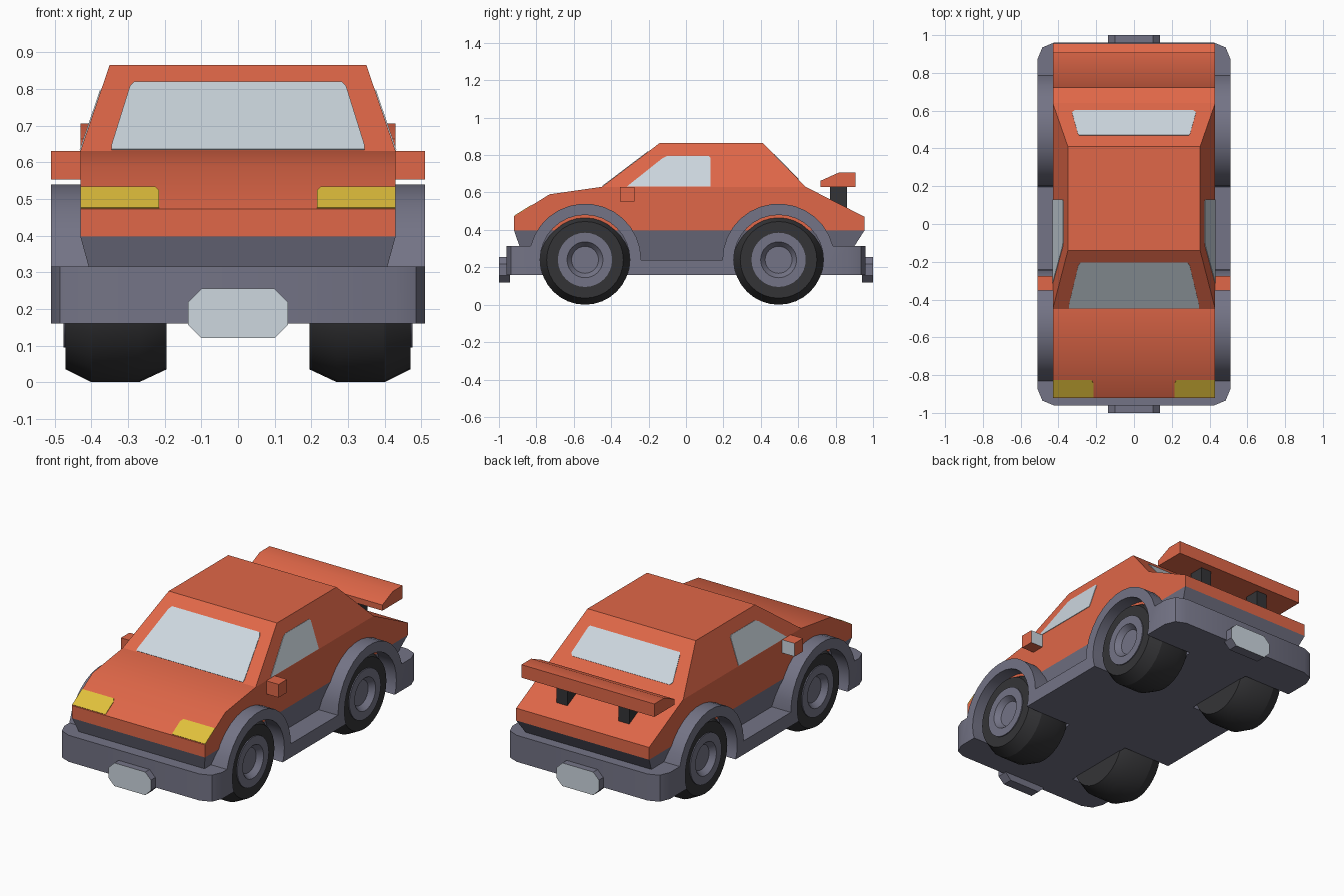
import bpy, bmesh, math
from mathutils import Vector

if "Cube" in bpy.data.objects:
    bpy.data.objects.remove(bpy.data.objects["Cube"])


def material(name, rgb):
    m = bpy.data.materials.new(name)
    m.diffuse_color = (*rgb, 1)
    m.use_nodes = True
    m.node_tree.nodes["Principled BSDF"].inputs["Base Color"].default_value = m.diffuse_color
    return m


ORANGE = material("orange paint", (0.745, 0.136, 0.065))
GREY = material("grey trim", (0.174, 0.174, 0.238))
GLASS = material("pale glass", (0.61, 0.68, 0.74))
YELLOW = material("yellow lamp", (0.75, 0.53, 0.045))
BLACK = material("black rubber", (0.034, 0.034, 0.037))


def finish(name, bm, *mats, smooth=True):
    bmesh.ops.recalc_face_normals(bm, faces=bm.faces[:])
    me = bpy.data.meshes.new(name)
    bm.to_mesh(me)
    bm.free()
    for m in mats:
        me.materials.append(m)
    ob = bpy.data.objects.new(name, me)
    bpy.context.collection.objects.link(ob)
    if smooth:
        smooth_angle(ob)
    return ob


def smooth_angle(ob):
    bpy.ops.object.select_all(action='DESELECT')
    ob.select_set(True)
    bpy.context.view_layer.objects.active = ob
    bpy.ops.object.shade_smooth_by_angle(angle=math.radians(25))


def extrude_profile(profile, half):
    """Extrude a (y, z) outline across the full width."""
    bm = bmesh.new()
    f = bm.faces.new([bm.verts.new((-half, y, z)) for y, z in profile])
    r = bmesh.ops.extrude_face_region(bm, geom=[f])
    vs = [v for v in r['geom'] if isinstance(v, bmesh.types.BMVert)]
    bmesh.ops.translate(bm, verts=vs, vec=(2 * half, 0, 0))
    return bm


def hull(points):
    bm = bmesh.new()
    for p in points:
        bm.verts.new(p)
    bmesh.ops.convex_hull(bm, input=bm.verts[:])
    bmesh.ops.dissolve_limit(bm, angle_limit=0.01, verts=bm.verts[:], edges=bm.edges[:])
    return bm


def box(x0, x1, y0, y1, z0, z1):
    return hull([(x, y, z) for x in (x0, x1) for y in (y0, y1) for z in (z0, z1)])


def plate(name, points, outward, mat):
    """Thin coloured plate lying on a flat surface."""
    pts = [Vector(p) for p in points]
    n = (pts[1] - pts[0]).cross(pts[-1] - pts[0]).normalized()
    if n.dot(Vector(outward)) < 0:
        n.negate()
    bm = bmesh.new()
    a = [bm.verts.new(p - n * 0.004) for p in pts]
    b = [bm.verts.new(p + n * 0.003) for p in pts]
    bm.faces.new(a)
    bm.faces.new(b)
    for i in range(len(pts)):
        j = (i + 1) % len(pts)
        bm.faces.new((a[i], a[j], b[j], b[i]))
    finish(name, bm, mat, smooth=False)


def lathe(profile, cy, cz, side, steps=32):
    """Revolve (radius, x) points around the axle."""
    bm = bmesh.new()
    rings = []
    for r, x in profile:
        if r == 0:
            rings.append([bm.verts.new((side * x, cy, cz))] * steps)
        else:
            rings.append([bm.verts.new((side * x, cy + r * math.cos(2 * math.pi * i / steps),
                                        cz + r * math.sin(2 * math.pi * i / steps)))
                          for i in range(steps)])
    for k in range(len(rings) - 1):
        p, q = rings[k], rings[k + 1]
        for i in range(steps):
            j = (i + 1) % steps
            f = bm.faces.new(list(dict.fromkeys((p[i], p[j], q[j], q[i]))))
            f.material_index = 1 if k >= 5 else 0
    return bm


FRONT_Y, REAR_Y, AXLE_Z, ARCH_R = -0.54, 0.495, 0.24, 0.30


def arch(cy, a0, a1, n=14):
    return [(cy + ARCH_R * math.cos(math.radians(a0 + (a1 - a0) * i / n)),
             AXLE_Z + ARCH_R * math.sin(math.radians(a0 + (a1 - a0) * i / n)))
            for i in range(n + 1)]


# Chassis: bumpers, wheel arches and sills in one outline
outline = ([(-0.96, 0.16), (-0.96, 0.315)] + arch(FRONT_Y, 165.5, 0)
           + arch(REAR_Y, 180, 14.5) + [(0.96, 0.315), (0.96, 0.16)])
bm = extrude_profile(outline, 0.51)
corners = [e for e in bm.edges
           if all(abs(v.co.y) > 0.95 for v in e.verts)
           and abs(e.verts[0].co.z - e.verts[1].co.z) > 0.1]
bmesh.ops.bevel(bm, geom=corners, offset=0.085, segments=2, profile=0.5, affect='EDGES')
chassis = finish("chassis", bm, GREY, smooth=False)

# Wheel wells cut out of the chassis
cutters = []
for side in (-1, 1):
    for cy in (FRONT_Y, REAR_Y):
        c = finish("well_cutter", lathe([(0, 0.2), (0.24, 0.2), (0.24, 0.6), (0, 0.6)],
                                        cy, AXLE_Z, side), GREY, smooth=False)
        c.hide_render = True
        cutters.append(c)
        mod = chassis.modifiers.new("well", 'BOOLEAN')
        mod.operation, mod.solver, mod.object = 'DIFFERENCE', 'EXACT', c
bpy.context.view_layer.update()
dg = bpy.context.evaluated_depsgraph_get()
cut_mesh = bpy.data.meshes.new_from_object(chassis.evaluated_get(dg))
chassis.modifiers.clear()
chassis.data = cut_mesh
for c in cutters:
    bpy.data.objects.remove(c)
smooth_angle(chassis)

# Wheels: tyre with chamfered shoulders and dished rim
wheel = [(0, 0.195), (0.205, 0.195), (0.24, 0.27), (0.24, 0.40), (0.205, 0.47),
         (0.145, 0.47), (0.145, 0.476), (0.096, 0.476), (0.072, 0.445), (0, 0.445)]
for side, s in ((-1, "left"), (1, "right")):
    for cy, e in ((FRONT_Y, "front"), (REAR_Y, "rear")):
        finish(f"{e}_{s}_wheel", lathe(wheel, cy, AXLE_Z, side), BLACK, GREY)

# Lower body tapering down into the chassis
finish("lower_body", hull(
    [(s * 0.43, y, 0.398) for s in (-1, 1) for y in (-0.92, 0.955)]
    + [(s * 0.385, y, 0.235) for s in (-1, 1) for y in (-0.863, 0.85)]), GREY)

# Painted body and cabin
finish("body", extrude_profile(
    [(-0.92, 0.398), (-0.92, 0.472), (-0.73, 0.59), (-0.45, 0.63),
     (0.64, 0.63), (0.955, 0.47), (0.955, 0.398)], 0.43), ORANGE)
finish("cabin", hull(
    [(s * 0.43, y, 0.63) for s in (-1, 1) for y in (-0.45, 0.64)]
    + [(s * 0.35, y, 0.865) for s in (-1, 1) for y in (-0.14, 0.41)]), ORANGE)


def mirrored(half):
    return half + [(-x, y) for x, y in reversed(half)]


# Windscreen and rear window, laid on the cabin slopes as (x, z) outlines
screen = mirrored([(0.345, 0.633), (0.345, 0.645), (0.295, 0.805), (0.283, 0.817)])
plate("windscreen", [(x, -0.45 + (z - 0.63) * 0.31 / 0.235, z) for x, z in screen],
      (0, -1, 1), GLASS)
rear = mirrored([(0.315, 0.670), (0.328, 0.682), (0.297, 0.796), (0.29, 0.804)])
plate("rear_window", [(x, 0.64 - (z - 0.63) * 0.23 / 0.235, z) for x, z in rear],
      (0, 1, 1), GLASS)

# Side windows as (y, z) outlines
pane = [(-0.315, 0.632), (-0.125, 0.783), (-0.10, 0.795), (0.12, 0.795),
        (0.13, 0.785), (0.13, 0.632)]
for s, label in ((-1, "left"), (1, "right")):
    plate(f"{label}_side_window",
          [(s * (0.43 - (z - 0.63) * 0.08 / 0.235), y, z) for y, z in pane],
          (s, 0, 0), GLASS)
    # Headlights on the nose slope
    lamp = [(0.43, 0.474), (0.215, 0.474), (0.215, 0.52), (0.225, 0.531), (0.43, 0.531)]
    plate(f"{label}_headlight",
          [(s * x, -0.92 + (z - 0.472) * 0.19 / 0.118, z) for x, z in lamp],
          (0, -1, 1), YELLOW)
    # Door mirrors with glass on the rear face
    bm = box(s * 0.42, s * 0.51, -0.353, -0.275, 0.553, 0.63)
    for f in bm.faces:
        f.material_index = int(f.calc_center_median().y > -0.276)
    finish(f"{label}_mirror", bm, ORANGE, GLASS)
    # Spoiler posts
    finish(f"{label}_spoiler_post",
           box(s * 0.165, s * 0.235, 0.77, 0.86, 0.50, 0.635), BLACK)

# Spoiler wing
finish("spoiler", extrude_profile(
    [(0.72, 0.63), (0.72, 0.663), (0.816, 0.706), (0.907, 0.706), (0.907, 0.63)],
    0.43), ORANGE)

# Number plates with pale outer faces
octagon = mirrored([(0.1, 0.12), (0.137, 0.157), (0.137, 0.218), (0.1, 0.255)])
for s, label in ((-1, "front"), (1, "rear")):
    bm = hull([(x, s * y, z) for x, z in octagon for y in (0.94, 1.0)])
    for f in bm.faces:
        f.material_index = int(s * f.calc_center_median().y > 0.99)
    finish(f"{label}_plate", bm, GREY, GLASS)
